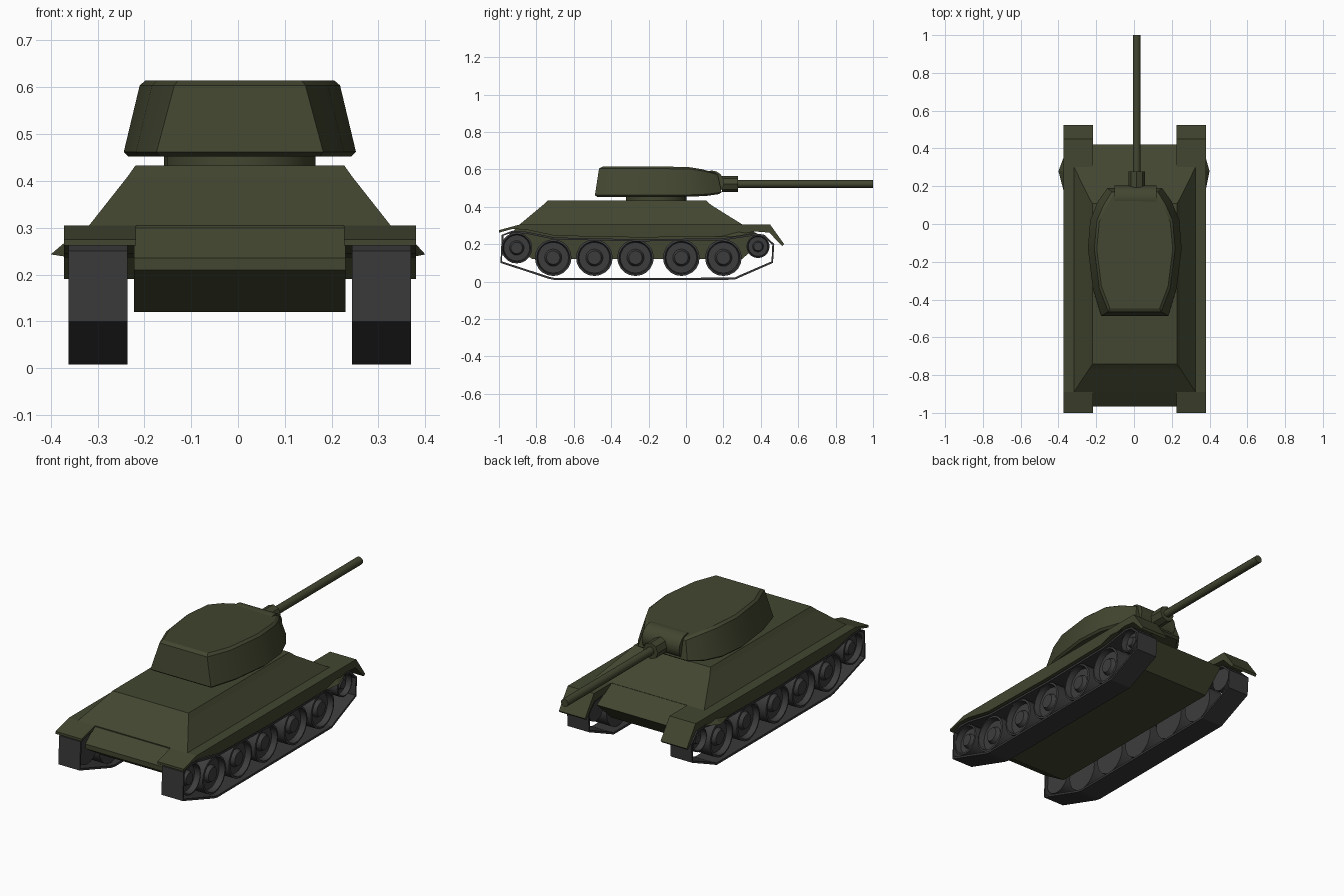
import bpy, bmesh, math
from mathutils import Matrix, Vector

if "Cube" in bpy.data.objects:
    bpy.data.objects.remove(bpy.data.objects["Cube"])

CX = 0.004  # symmetry plane of the vehicle


def material(name, rgb):
    m = bpy.data.materials.new(name)
    m.diffuse_color = (*rgb, 1)
    m.use_nodes = True
    m.node_tree.nodes["Principled BSDF"].inputs["Base Color"].default_value = m.diffuse_color
    return m


GREEN = material("olive_green", (0.054, 0.061, 0.029))
GREY = material("track_grey", (0.040, 0.040, 0.041))
WHEEL = material("wheel_grey", (0.046, 0.046, 0.047))


def finish(bm, name, mat, smooth=None):
    bmesh.ops.recalc_face_normals(bm, faces=bm.faces)
    me = bpy.data.meshes.new(name)
    bm.to_mesh(me)
    bm.free()
    ob = bpy.data.objects.new(name, me)
    me.materials.append(mat)
    bpy.context.collection.objects.link(ob)
    if smooth:
        bpy.ops.object.select_all(action='DESELECT')
        ob.select_set(True)
        bpy.context.view_layer.objects.active = ob
        bpy.ops.object.shade_smooth_by_angle(angle=math.radians(smooth))
    return ob


def loft(name, rings, mat, smooth=None, closed=False):
    """Skin a list of equal-length point loops; cap the ends or close the loop."""
    bm = bmesh.new()
    vs = [[bm.verts.new(p) for p in r] for r in rings]
    n = len(vs[0])
    pairs = list(zip(vs, vs[1:])) + ([(vs[-1], vs[0])] if closed else [])
    for a, b in pairs:
        for i in range(n):
            j = (i + 1) % n
            bm.faces.new((a[i], a[j], b[j], b[i]))
    if not closed:
        bm.faces.new(vs[0])
        bm.faces.new(vs[-1])
    return finish(bm, name, mat, smooth)


def extrude_x(name, prof, x0, x1, mat):
    return loft(name, [[(x, y, z) for y, z in prof] for x in (x0, x1)], mat)


def cylinder(name, axis, p, r, length, seg, mat, smooth=None, r2=None):
    bm = bmesh.new()
    bmesh.ops.create_cone(bm, cap_ends=True, segments=seg, radius1=r,
                          radius2=r if r2 is None else r2, depth=length)
    rot = Vector((0, 0, 1)).rotation_difference(Vector(axis)).to_matrix().to_4x4()
    bm.transform(Matrix.Translation(p) @ rot)
    return finish(bm, name, mat, smooth)


def rect(x, y0, y1, z):
    return [(CX - x, y0, z), (CX + x, y0, z), (CX + x, y1, z), (CX - x, y1, z)]


# central hull and sloped upper body
extrude_x("lower_hull", [(-0.742, 0.428), (-0.965, 0.235), (-0.965, 0.21), (-0.82, 0.12),
                         (0.3, 0.12), (0.42, 0.232), (0.115, 0.417), (-0.05, 0.428)],
          CX - 0.226, CX + 0.226, GREEN)
loft("upper_hull", [rect(0.322, -0.89, 0.302, 0.295), rect(0.322, -0.89, 0.302, 0.305),
                    rect(0.240, -0.765, 0.135, 0.409), rect(0.223, -0.74, 0.108, 0.433)], GREEN)

# wheel cross-section: (radius, outward position), radius scaled per wheel
WHEEL_PROFILE = [(0.001, 0.345), (0.036, 0.345), (0.046, 0.325), (0.082, 0.325),
                 (0.088, 0.355), (0.098, 0.353), (0.098, 0.255), (0.001, 0.255)]
TRACK = [(-0.992, 0.10), (-0.73, 0.014), (-0.70, 0.008), (0.26, 0.010), (0.30, 0.028),
         (0.465, 0.10), (0.472, 0.20), (0.42, 0.25), (0.37, 0.258), (0.20, 0.232),
         (-0.25, 0.226), (-0.70, 0.236), (-0.86, 0.268), (-0.93, 0.272), (-0.985, 0.25)]
FENDER = [(-1.0, 0.262), (-1.0, 0.275), (-0.89, 0.305), (0.45, 0.305), (0.525, 0.20),
          (0.515, 0.19), (0.445, 0.262), (0.37, 0.268), (0.20, 0.241), (-0.25, 0.236),
          (-0.70, 0.245), (-0.86, 0.279), (-0.93, 0.281)]


def track(name, x0, x1):
    """Closed band with thickness, offset inward along the loop normals."""
    n, rings, t = len(TRACK), [], 0.011
    for i in range(n):
        p, a, b = (Vector(TRACK[k % n]) for k in (i, i - 1, i + 1))
        d = (b - a).normalized()
        q = p + Vector((-d.y, d.x)) * t
        rings.append([(x0, *p), (x1, *p), (x1, *q), (x0, *q)])
    loft(name, rings, GREY, closed=True)


def wheel(name, s, y, z, r, seg=20):
    k = r / 0.098
    rings = []
    for rad, x in WHEEL_PROFILE:
        rings.append([(CX + s * x, y + rad * k * math.cos(2 * math.pi * i / seg),
                       z + rad * k * math.sin(2 * math.pi * i / seg)) for i in range(seg)])
    loft(name, rings, WHEEL, 30)


# running gear and fenders on both sides
for s, side in ((-1, "left"), (1, "right")):
    track(f"{side}_track", CX + s * 0.240, CX + s * 0.366)
    for i, y in enumerate((-0.71, -0.49, -0.27, -0.025, 0.20)):
        wheel(f"{side}_road_wheel_{i + 1}", s, y, 0.128, 0.098)
    wheel(f"{side}_rear_wheel", s, -0.905, 0.18, 0.083)
    wheel(f"{side}_front_wheel", s, 0.385, 0.188, 0.062)
    extrude_x(f"{side}_fender", FENDER, CX + s * 0.222, CX + s * 0.376, GREEN)
    # small pointed flare on the fender edge
    bm = bmesh.new()
    x = CX + s * 0.37
    v = [bm.verts.new(p) for p in ((x, 0.37, 0.26), (x, 0.15, 0.238), (x, 0.28, 0.272),
                                   (s * 0.40, 0.28, 0.243))]
    for f in ((0, 1, 2), (0, 1, 3), (1, 2, 3), (0, 2, 3)):
        bm.faces.new([v[i] for i in f])
    finish(bm, f"{side}_fender_flare", GREEN)

# turret ring
cylinder("turret_ring", (0, 0, 1), (CX, -0.16, 0.44), 0.162, 0.05, 20, GREEN, 30)


# turret body: mirrored half outlines (x, y, z)
def outline(half):
    return [(CX + x, y, z) for x, y, z in half] + [(CX - x, y, z) for x, y, z in reversed(half)]


base = [(0.178, -0.487, 0.462), (0.222, -0.34, 0.462), (0.248, -0.13, 0.462),
        (0.236, 0.02, 0.464), (0.195, 0.12, 0.468), (0.145, 0.19, 0.478)]
top = [(0.14, -0.465, 0.604), (0.188, -0.34, 0.604), (0.214, -0.13, 0.604),
       (0.200, 0.02, 0.602), (0.165, 0.10, 0.590), (0.122, 0.17, 0.572)]


def inset(ring, k, dz):
    return [(x * k, -0.15 + (y + 0.15) * k, z + dz) for x, y, z in ring]


loft("turret", [outline(inset(base, 0.96, -0.01)), outline(base), outline(top),
                outline(inset(top, 0.94, 0.011))], GREEN, 25)

# gun mantlet, collar and barrel
cylinder("gun_mantlet", (1, 0, 0), (0.008, 0.137, 0.528), 0.066, 0.22, 16, GREEN, 30)
cylinder("gun_collar", (0, 1, 0), (0.014, 0.235, 0.522), 0.043, 0.085, 8, GREEN)
cylinder("gun_barrel", (0, 1, 0), (0.014, 0.59, 0.522), 0.021, 0.82, 10, GREEN, 40)
